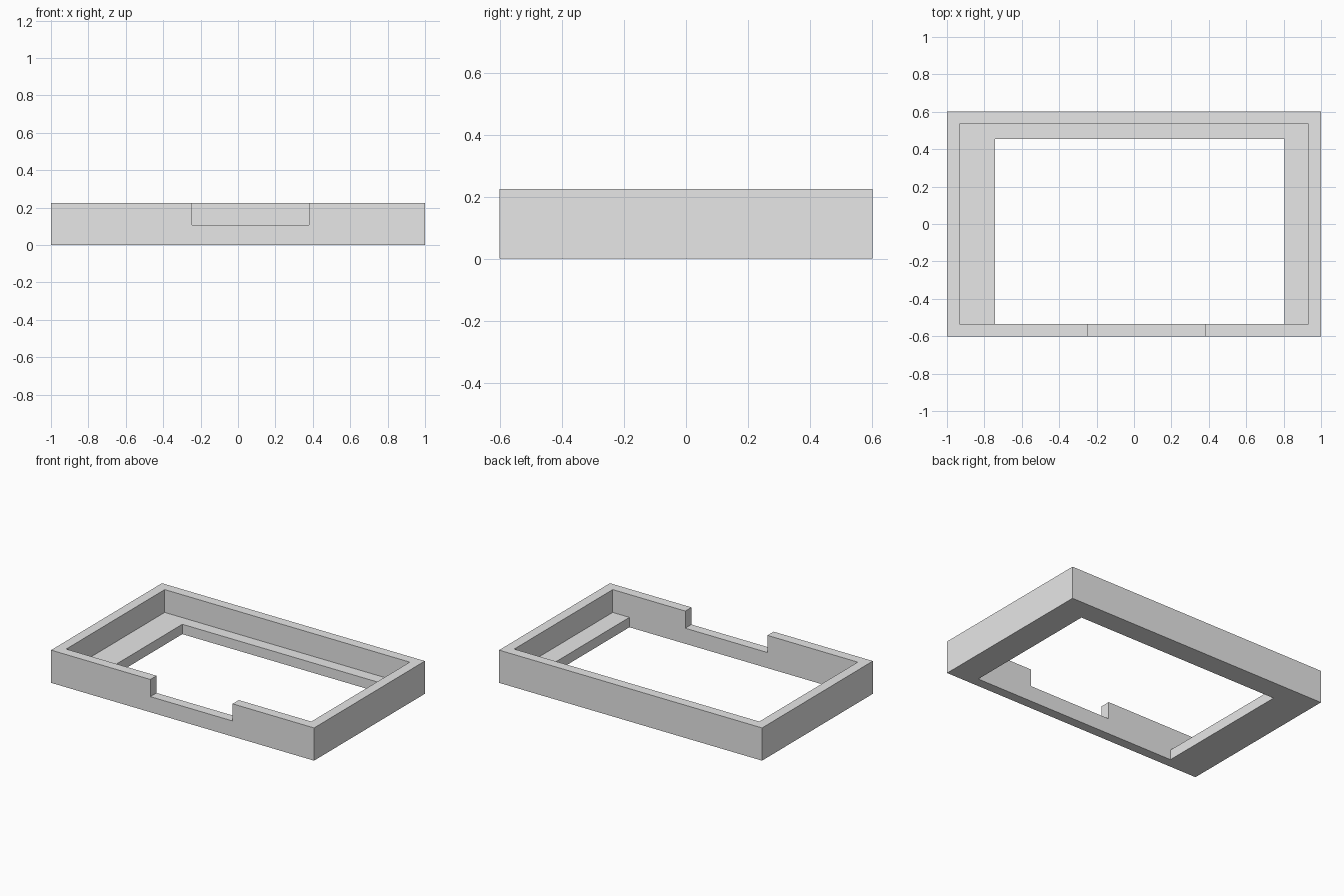
import bpy
import bmesh

cube = bpy.data.objects.get("Cube")
if cube:
    bpy.data.objects.remove(cube, do_unlink=True)

grey = bpy.data.materials.new("light_grey")
grey.use_nodes = True
grey.diffuse_color = (0.8, 0.8, 0.8, 1)
grey.node_tree.nodes["Principled BSDF"].inputs["Base Color"].default_value = (0.8, 0.8, 0.8, 1)


def box(name, x, y, z):
    """Box spanning the given (low, high) ranges."""
    bm = bmesh.new()
    bmesh.ops.create_cube(bm, size=1)
    for v in bm.verts:
        v.co = [r[0] if c < 0 else r[1] for c, r in zip(v.co, (x, y, z))]
    mesh = bpy.data.meshes.new(name)
    bm.to_mesh(mesh)
    bm.free()
    mesh.materials.append(grey)
    obj = bpy.data.objects.new(name, mesh)
    bpy.context.collection.objects.link(obj)
    return obj


HEIGHT, LEDGE, NOTCH = 0.225, 0.068, 0.107
INNER_X, INNER_Y = 0.932, 0.535
OVER = HEIGHT + 0.1

# Solid outer block
frame = box("tray_frame", (-1, 1), (-0.602, 0.602), (0, HEIGHT))

# Recess above the ledge, off-centre floor opening, and front wall notch
cutters = [
    box("recess_cutter", (-INNER_X, INNER_X), (-INNER_Y, INNER_Y), (LEDGE, OVER)),
    box("opening_cutter", (-0.742, 0.805), (-INNER_Y, 0.455), (-0.1, OVER)),
    box("notch_cutter", (-0.245, 0.38), (-0.7, -0.4), (NOTCH, OVER)),
]
bpy.context.view_layer.objects.active = frame
for cutter in cutters:
    mod = frame.modifiers.new(cutter.name, "BOOLEAN")
    mod.operation = "DIFFERENCE"
    mod.solver = "EXACT"
    mod.object = cutter
    bpy.ops.object.modifier_apply(modifier=mod.name)
    bpy.data.objects.remove(cutter, do_unlink=True)
